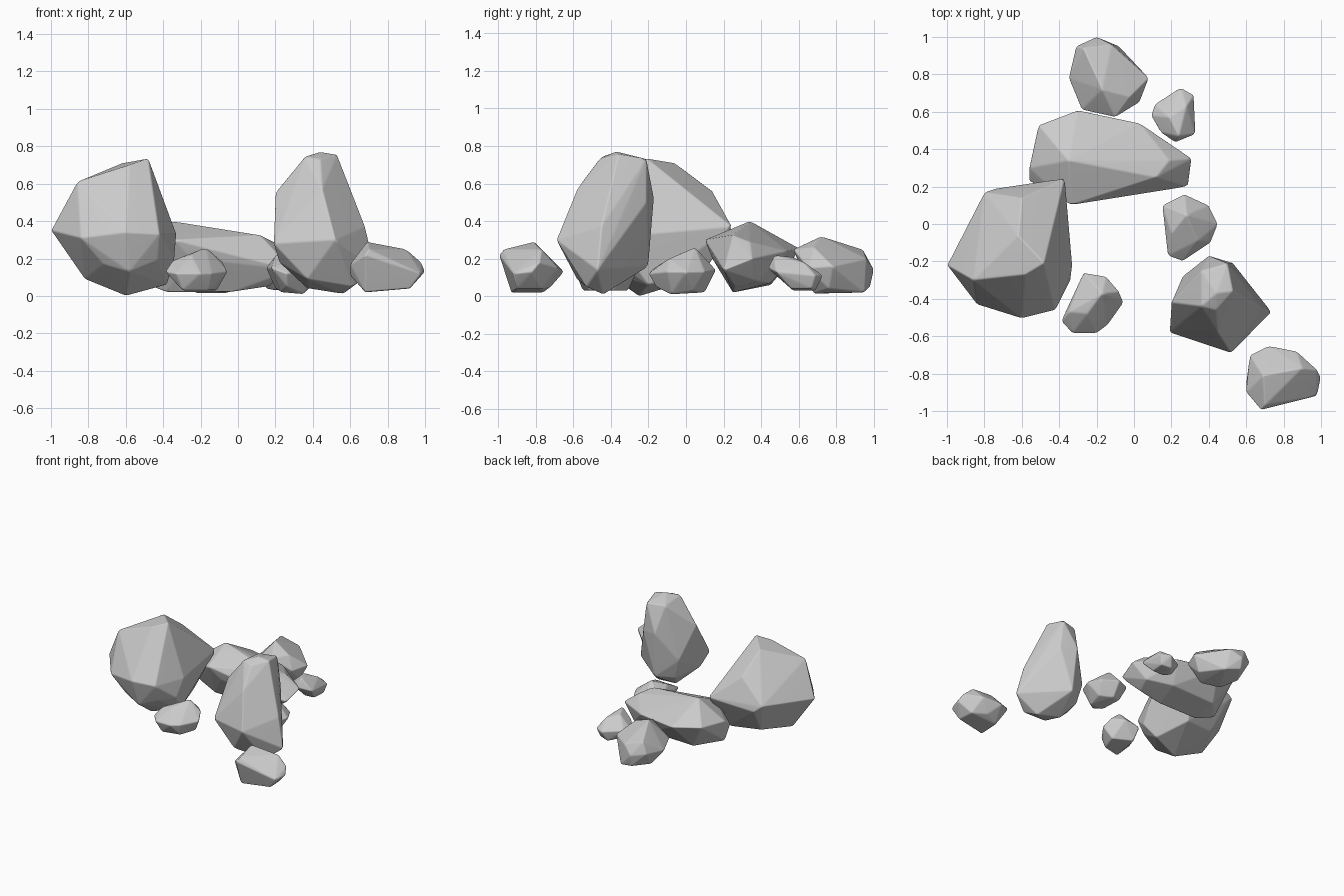
import bpy, bmesh, math
from mathutils import Vector


def rock(name, rim, crown, base=None, foot=0.6, floor=0.02):
    """Faceted stone: the hull of a widest rim, a crown and a base.
    Without a base, the rim is shrunk by foot and set on the floor."""
    if base is None:
        c = sum((Vector(p) for p in rim), Vector()) / len(rim)
        base = [(c.x + (p[0] - c.x) * foot, c.y + (p[1] - c.y) * foot, floor)
                for p in rim[::2]]
    bm = bmesh.new()
    for p in rim + crown + base:
        bm.verts.new(p)
    bmesh.ops.convex_hull(bm, input=bm.verts)
    loose = [v for v in bm.verts if not v.link_faces]
    bmesh.ops.delete(bm, geom=loose, context='VERTS')
    bmesh.ops.dissolve_limit(bm, angle_limit=math.radians(5),
                             verts=bm.verts, edges=bm.edges)
    bmesh.ops.recalc_face_normals(bm, faces=bm.faces)
    mesh = bpy.data.meshes.new(name)
    bm.to_mesh(mesh)
    bm.free()
    mesh.shade_smooth()
    ob = bpy.data.objects.new(name, mesh)
    bpy.context.collection.objects.link(ob)
    # slightly worn edges between flat facets
    bevel = ob.modifiers.new("worn_edges", 'BEVEL')
    bevel.width = 0.008
    bevel.segments = 2
    bevel.limit_method = 'NONE'
    ob.modifiers.new("flat_facets", 'WEIGHTED_NORMAL')
    return ob


# big rounded boulder on the left
rock("left_boulder",
     [(-1, -.22, .35), (-.8, .17, .38), (-.74, .19, .33), (-.37, .245, .37),
      (-.33, -.22, .33), (-.34, -.3, .2), (-.42, -.46, .33),
      (-.6, -.505, .34), (-.84, -.43, .31)],
     [(-.86, -.3, .61), (-.62, -.06, .71), (-.48, -.21, .735),
      (-.6, .14, .56), (-.58, -.27, .7)],
     [(-.6, -.25, 0), (-.38, -.2, .06), (-.82, -.2, .09), (-.58, -.44, .13),
      (-.72, -.4, .17), (-.43, -.4, .19), (-.7, .04, .12), (-.45, .08, .1)])

# long low boulder at the back
rock("long_boulder",
     [(.31, .35, .2), (.29, .2, .14), (-.34, .1, .3), (-.56, .23, .2),
      (-.56, .3, .25), (-.51, .53, .27), (-.3, .61, .25), (.03, .54, .24)],
     [(-.35, .34, .4), (.12, .25, .325), (.19, .34, .29)],
     [(-.38, .25, .02), (-.04, .25, .02), (.16, .26, .05), (.2, .38, .08),
      (-.54, .27, .08), (-.38, .45, .06), (0, .45, .07), (-.25, .14, .2)])

# tall standing boulder at the front right
rock("tall_boulder",
     [(.19, -.58, .28), (.52, -.69, .3), (.735, -.47, .14), (.68, -.45, .37),
      (.53, -.21, .5), (.4, -.17, .52), (.26, -.28, .3), (.2, -.42, .55)],
     [(.44, -.37, .77), (.53, -.36, .755), (.36, -.44, .745), (.5, -.21, .73),
      (.36, -.25, .73), (.45, -.58, .57), (.44, -.46, .73)],
     [(.42, -.2, .16), (.37, -.4, .04), (.56, -.44, .01), (.61, -.53, .05),
      (.22, -.5, .18), (.37, -.58, .09), (.3, -.3, .14)])

# smaller stones scattered around
rock("back_stone",
     [(-.35, .78, .14), (-.31, .95, .16), (-.2, 1, .14), (-.12, .96, .2),
      (.08, .78, .16), (.03, .65, .15), (-.1, .57, .25), (-.28, .61, .16)],
     [(-.17, .72, .32), (-.27, .94, .25), (-.02, .68, .26)],
     [(-.2, .98, .05), (-.08, .95, .02), (-.22, .72, .015), (-.07, .68, .015),
      (.02, .76, .04), (-.28, .85, .04)])

rock("back_right_stone",
     [(.09, .58, .12), (.11, .64, .12), (.25, .73, .11), (.32, .69, .11),
      (.33, .48, .13), (.22, .435, .15), (.14, .49, .14)],
     [(.24, .47, .22), (.19, .57, .21), (.28, .63, .18)],
     [(.15, .6, .04), (.22, .69, .03), (.3, .67, .04), (.29, .56, .04),
      (.2, .57, .03)])

rock("right_stone",
     [(.15, .1, .15), (.27, .16, .14), (.4, .1, .13), (.45, 0, .13),
      (.41, -.1, .13), (.26, -.2, .12), (.18, -.17, .15)],
     [(.28, .05, .26), (.2, -.05, .215), (.34, -.09, .2)],
     [(.2, .07, .04), (.28, .1, .02), (.37, .04, .03), (.35, -.08, .01),
      (.26, -.16, .05), (.23, -.08, .02)])

rock("front_stone",
     [(-.27, -.26, .13), (-.15, -.28, .16), (-.08, -.36, .18),
      (-.055, -.42, .13), (-.14, -.54, .12), (-.2, -.585, .12),
      (-.33, -.585, .12), (-.39, -.52, .13)],
     [(-.17, -.37, .26), (-.25, -.48, .22), (-.35, -.47, .19)], foot=.74,
     floor=.03)

rock("corner_stone",
     [(.6, -.85, .11), (.62, -.7, .15), (.72, -.65, .13), (.87, -.68, .15),
      (.98, -.78, .18), (1, -.82, .13), (.98, -.92, .12), (.68, -.995, .22),
      (.6, -.9, .17)],
     [(.69, -.81, .29), (.9, -.77, .25), (.7, -.97, .25)],
     [(.68, -.93, .02), (.69, -.76, .02), (.8, -.72, .05), (.91, -.77, .04),
      (.92, -.9, .04)])
